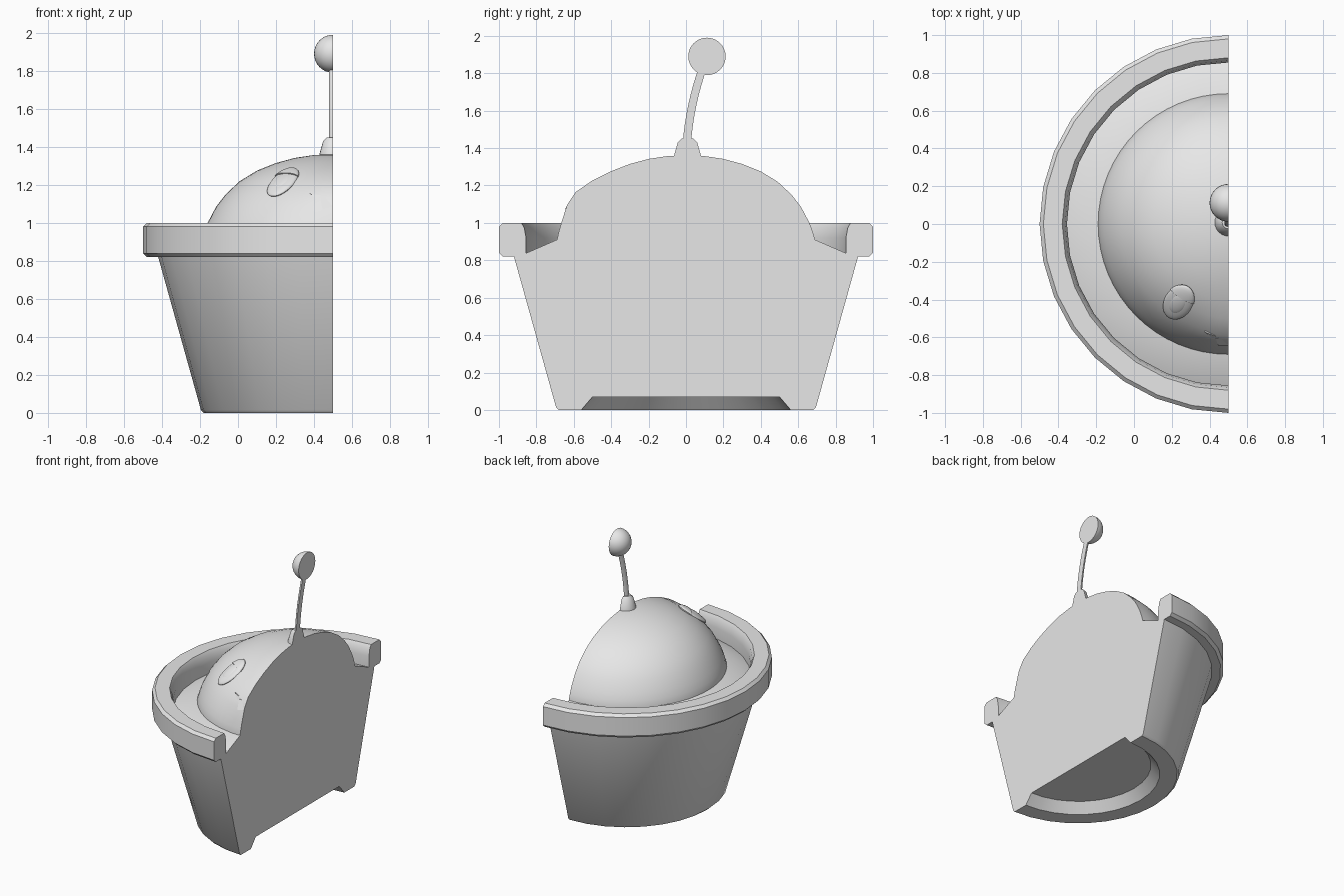
import bpy, bmesh, math
from mathutils import Vector, Matrix

cube = bpy.data.objects.get("Cube")
if cube:
    bpy.data.objects.remove(cube, do_unlink=True)

grey = bpy.data.materials.new("plain grey")
grey.use_nodes = True
COLOUR = (0.8, 0.8, 0.8, 1)
grey.diffuse_color = COLOUR
grey.node_tree.nodes["Principled BSDF"].inputs["Base Color"].default_value = COLOUR
CUT_X = 0.5


def finish(bm, name, angle=35):
    """Slice away the +x half, cap the slice and place the part."""
    bmesh.ops.remove_doubles(bm, verts=bm.verts, dist=1e-5)
    geom = bm.verts[:] + bm.edges[:] + bm.faces[:]
    bmesh.ops.bisect_plane(bm, geom=geom, dist=1e-5, plane_co=(0, 0, 0),
                           plane_no=(1, 0, 0), clear_outer=True)
    rim = [e for e in bm.edges if e.is_boundary]
    if rim:
        bmesh.ops.triangle_fill(bm, edges=rim, use_beauty=True, normal=(1, 0, 0))
    bmesh.ops.recalc_face_normals(bm, faces=bm.faces)
    bmesh.ops.translate(bm, verts=bm.verts, vec=(CUT_X, 0, 0))
    mesh = bpy.data.meshes.new(name)
    bm.to_mesh(mesh)
    bm.free()
    mesh.materials.append(grey)
    obj = bpy.data.objects.new(name, mesh)
    bpy.context.collection.objects.link(obj)
    bpy.ops.object.select_all(action='DESELECT')
    obj.select_set(True)
    bpy.context.view_layer.objects.active = obj
    bpy.ops.object.shade_smooth_by_angle(angle=math.radians(angle))
    return obj


def lathe(profile, steps):
    """Spin a radius/height profile around the upright axis."""
    bm = bmesh.new()
    verts = [bm.verts.new((0, r, z)) for r, z in profile]
    edges = [bm.edges.new(pair) for pair in zip(verts, verts[1:])]
    bmesh.ops.spin(bm, geom=verts + edges, cent=(0, 0, 0), axis=(0, 0, 1),
                   angle=math.tau, steps=steps, use_merge=True)
    bmesh.ops.remove_doubles(bm, verts=bm.verts, dist=1e-5)
    return bm


def ball(centre, radii, axes=None):
    """Ellipsoid, optionally turned to the given frame."""
    bm = bmesh.new()
    bmesh.ops.create_uvsphere(bm, u_segments=32, v_segments=16, radius=1)
    turn = axes.to_4x4() if axes else Matrix()
    matrix = Matrix.Translation(centre) @ turn @ Matrix.Diagonal((*radii, 1))
    bmesh.ops.transform(bm, matrix=matrix, verts=bm.verts)
    return bm


# Flower pot with hollow foot, heavy rim and sloping soil
pot = [(0, .07), (.5, .07), (.56, 0), (.68, 0), (.695, .015), (.92, .82),
       (.98, .82), (1, .84), (1, .98), (.98, 1), (.88, 1), (.865, .975),
       (.855, .92), (.855, .838), (.69, .91), (0, .91)]
finish(lathe(pot, 32), "pot")

# Domed head, with a soft swelling above the mouth
dome = [(0, .9), (.69, .9), (.69, .91), (.677, .955), (.66, 1), (.615, 1.085),
        (.565, 1.15), (.49, 1.22), (.4, 1.275), (.3, 1.315), (.2, 1.342),
        (.1, 1.357), (0, 1.362)]
bm = lathe(dome, 64)
lip = Vector((0, -.58, 1.14))
for v in bm.verts:
    if v.co.z > .95:
        swell = .03 * math.exp(-((v.co - lip).length / .13) ** 2)
        v.co += swell * Vector((v.co.x, v.co.y, .3)).normalized()
finish(bm, "head")

# Eye: raised oval, pupil and upper lid, aligned to the slope of the head
centre = Vector((-.265, -.415, 1.212))
out = Vector((centre.x, centre.y, 0)).normalized()
normal = (out * .6 + Vector((0, 0, .8))).normalized()
side = Vector((0, 0, 1)).cross(out)
axes = Matrix((side, normal.cross(side), normal)).transposed()
finish(ball(centre, (.075, .12, .022), axes), "eye")
finish(ball(centre + normal * .008, (.048, .078, .018), axes), "pupil")
bm = ball(centre + normal * .003, (.08, .125, .026), axes)
cut = bmesh.ops.bisect_plane(bm, geom=bm.verts[:] + bm.edges[:] + bm.faces[:],
                             plane_co=centre + axes.col[1] * .05,
                             plane_no=axes.col[1], clear_inner=True)
bmesh.ops.holes_fill(bm, edges=[e for e in bm.edges if e.is_boundary])
finish(bm, "eyelid")


def face_plate(name, outline, lift):
    """Plate that follows the front of the head."""
    bm = bmesh.new()
    rings = []
    for depth in (lift, -.03):
        rings.append([])
        for x, z in outline:
            radius = .64 - .57 * (z - 1.075)
            y = -math.sqrt(radius ** 2 - x * x) - depth + abs(x) * .08
            rings[-1].append(bm.verts.new((x, y, z)))
    front, back = rings
    bm.faces.new(front)
    bm.faces.new(back[::-1])
    for i in range(len(front)):
        j = (i + 1) % len(front)
        bm.faces.new((front[i], back[i], back[j], front[j]))
    finish(bm, name)


# Smiling mouth and tooth
face_plate("mouth", [(-.125, 1.155), (-.06, 1.143), (.06, 1.143), (.125, 1.155),
                     (.07, 1.11), (-.07, 1.11)], .002)
face_plate("tooth", [(-.068, 1.135), (.068, 1.135), (.055, 1.07), (0, 1.085),
                     (-.055, 1.07)], .008)

# Antenna socket
bm = lathe([(0, 1.33), (.076, 1.33), (.072, 1.36), (.052, 1.43), (.033, 1.45),
            (0, 1.45)], 24)
bmesh.ops.translate(bm, verts=bm.verts, vec=(0, .008, 0))
finish(bm, "antenna_socket")

# Curved stalk: rings bending backwards
bm = bmesh.new()
bmesh.ops.create_cone(bm, cap_ends=True, segments=16, radius1=.022,
                      radius2=.022, depth=.4)
for i in range(1, 8):
    geom = bm.verts[:] + bm.edges[:] + bm.faces[:]
    bmesh.ops.bisect_plane(bm, geom=geom, plane_co=(0, 0, -.2 + .05 * i),
                           plane_no=(0, 0, 1))
for v in bm.verts:
    t = (v.co.z + .2) / .4
    v.co.y += .005 + .03 * t + .055 * t * t
    v.co.z += 1.63
finish(bm, "antenna_stalk")

# Ball at the tip
finish(ball(Vector((0, .112, 1.89)), (.1, .1, .1)), "antenna_ball")
